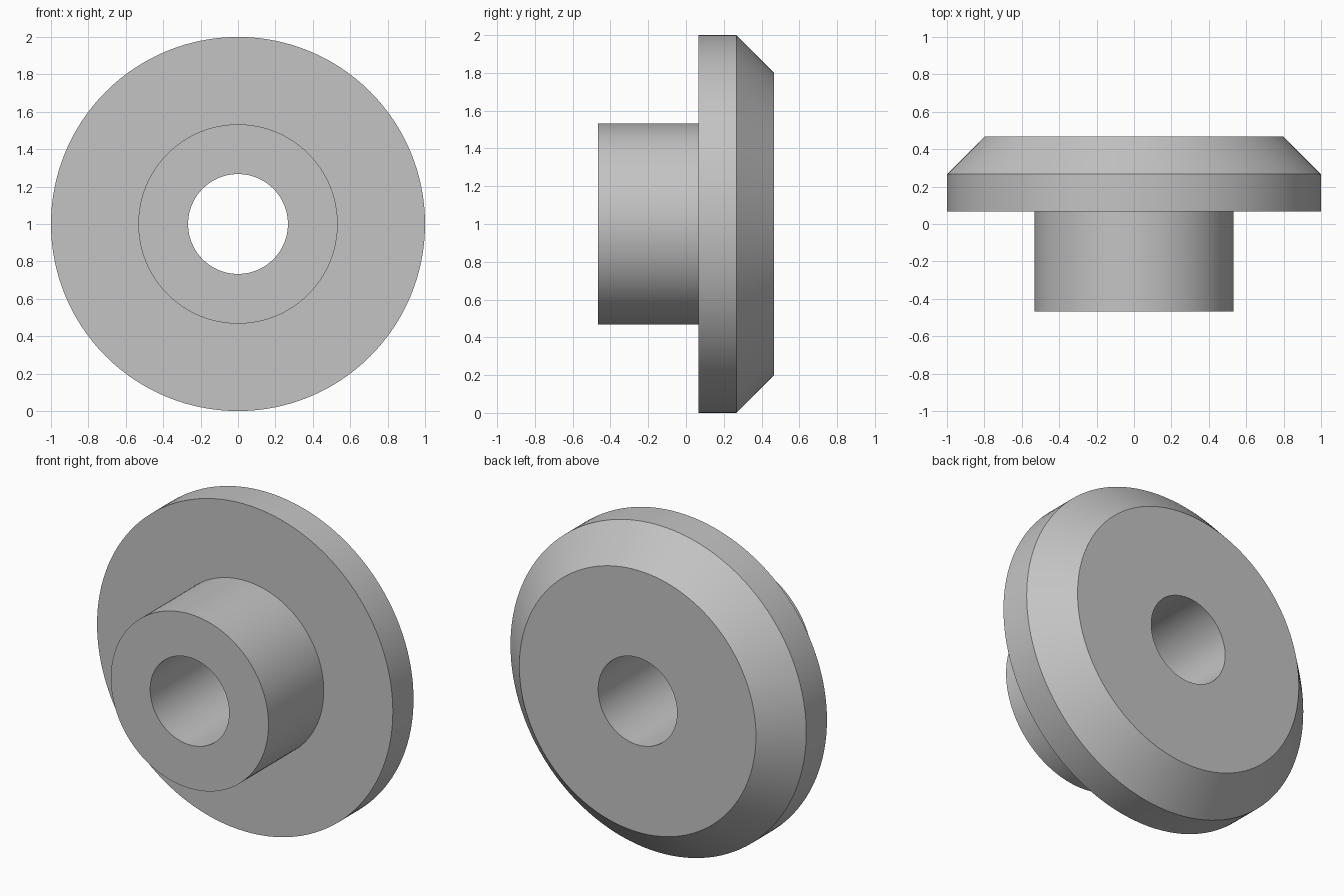
import bpy
import bmesh
from math import radians, tau
from mathutils import Vector

cube = bpy.data.objects.get("Cube")
if cube:
    bpy.data.objects.remove(cube, do_unlink=True)

# Single plain grey
grey = bpy.data.materials.new("plain_grey")
grey.use_nodes = True
color = (0.55, 0.55, 0.55, 1)
grey.diffuse_color = color
grey.node_tree.nodes["Principled BSDF"].inputs["Base Color"].default_value = color

# Closed cross-section as (radius, depth): bore, hub, flange, chamfer
BORE, HUB, RIM, FACE = 0.267, 0.533, 1.0, 0.8
FRONT, STEP, EDGE, BACK = -0.467, 0.067, 0.267, 0.467
profile = [(BORE, FRONT), (HUB, FRONT), (HUB, STEP), (RIM, STEP),
           (RIM, EDGE), (FACE, BACK), (BORE, BACK)]

# Turn the cross-section around the horizontal axis
bm = bmesh.new()
verts = [bm.verts.new((r, y, 0)) for r, y in profile]
edges = [bm.edges.new((a, b)) for a, b in zip(verts, verts[1:] + verts[:1])]
bmesh.ops.spin(bm, geom=verts + edges, cent=Vector(), axis=Vector((0, 1, 0)),
               angle=tau, steps=128, use_merge=False)
bmesh.ops.remove_doubles(bm, verts=bm.verts, dist=0.0001)
bmesh.ops.recalc_face_normals(bm, faces=bm.faces)

mesh = bpy.data.meshes.new("flanged_bushing")
bm.to_mesh(mesh)
bm.free()
mesh.materials.append(grey)

bushing = bpy.data.objects.new("flanged_bushing", mesh)
bushing.location.z = RIM
bpy.context.collection.objects.link(bushing)

# Smooth round walls with crisp rims
bpy.ops.object.select_all(action='DESELECT')
bushing.select_set(True)
bpy.context.view_layer.objects.active = bushing
bpy.ops.object.shade_smooth_by_angle(angle=radians(30))
